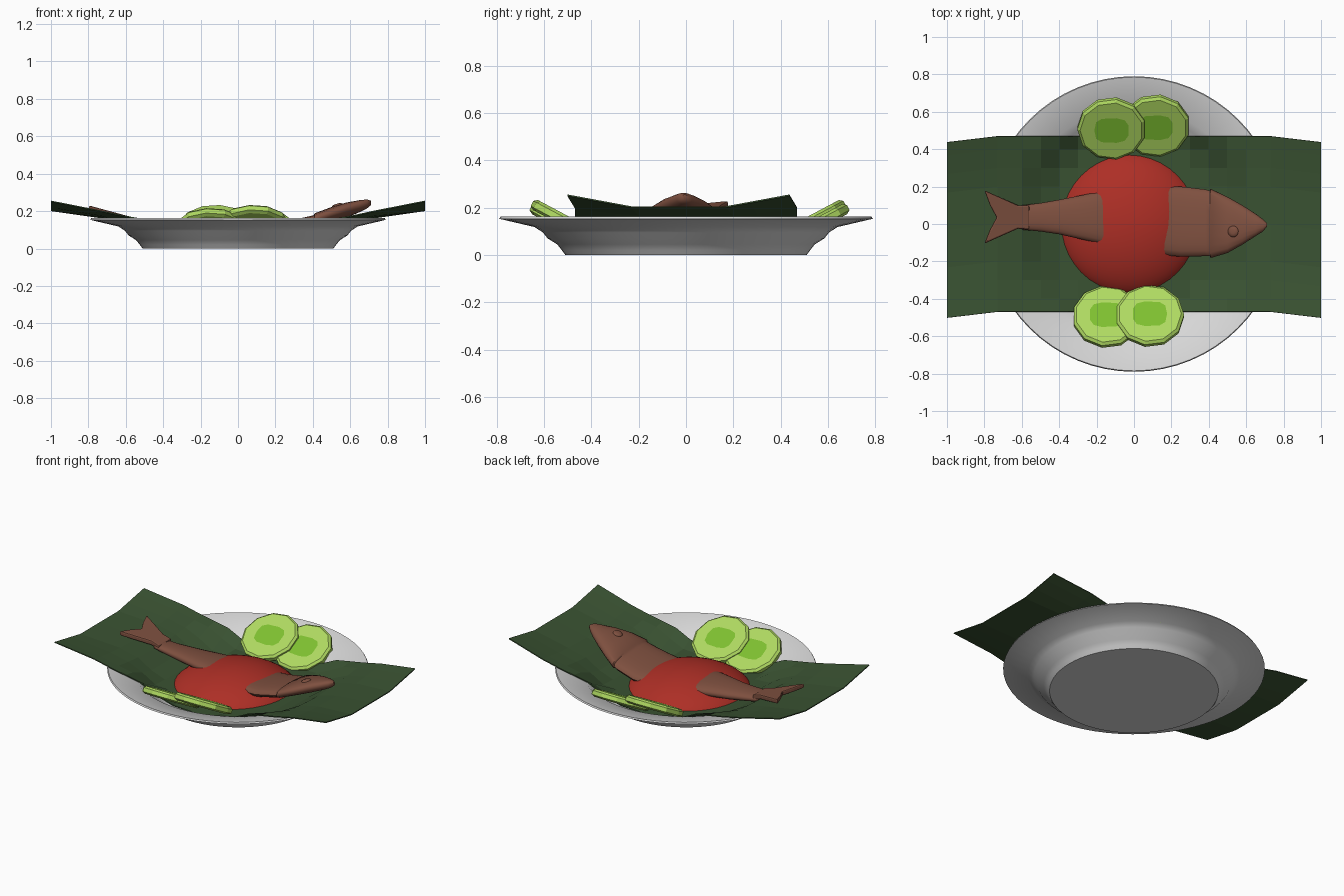
import bpy, bmesh, math
from mathutils import Matrix

if "Cube" in bpy.data.objects:
    bpy.data.objects.remove(bpy.data.objects["Cube"])


def material(name, rgb):
    m = bpy.data.materials.new(name)
    m.diffuse_color = (*rgb, 1)
    m.use_nodes = True
    m.node_tree.nodes["Principled BSDF"].inputs["Base Color"].default_value = m.diffuse_color
    return m


WHITE = material("plate grey white", (0.68, 0.68, 0.68))
LEAF = material("leaf green", (0.042, 0.085, 0.032))
RED = material("sauce red", (0.42, 0.028, 0.019))
FISH = material("fish brown", (0.21, 0.08, 0.05))
RIND = material("cucumber light green", (0.43, 0.70, 0.12))
CORE = material("cucumber core green", (0.21, 0.53, 0.03))


def make(name, verts, faces, mats, smooth=None):
    me = bpy.data.meshes.new(name)
    me.from_pydata(verts, [], faces)
    bm = bmesh.new()
    bm.from_mesh(me)
    bmesh.ops.remove_doubles(bm, verts=bm.verts, dist=1e-5)
    bmesh.ops.recalc_face_normals(bm, faces=bm.faces)
    bm.to_mesh(me)
    bm.free()
    for m in mats:
        me.materials.append(m)
    if smooth:
        me.shade_smooth()
        me.set_sharp_from_angle(angle=math.radians(smooth))
    ob = bpy.data.objects.new(name, me)
    bpy.context.collection.objects.link(ob)
    return ob


def loft(rings, cap=True):
    """Join equal-length rings of points into one skin."""
    n = len(rings[0])
    verts = [p for r in rings for p in r]
    faces = [(i * n + j, i * n + (j + 1) % n, (i + 1) * n + (j + 1) % n, (i + 1) * n + j)
             for i in range(len(rings) - 1) for j in range(n)]
    if cap:
        faces += [tuple(range(n)), tuple(range(len(verts) - n, len(verts)))]
    return verts, faces


def circle(r, z, n, rx=1.0, ry=1.0, cx=0.0):
    return [(cx + r * rx * math.cos(2 * math.pi * i / n), r * ry * math.sin(2 * math.pi * i / n), z)
            for i in range(n)]


def interp(table, x, k=1):
    for a, b in zip(table, table[1:]):
        if x <= b[0]:
            t = max(0, (x - a[0]) / (b[0] - a[0]))
            return a[k] + t * (b[k] - a[k])
    return table[-1][k]


# Plate: lathed outer and inner profile
outer = [(0.51, 0.0), (0.525, 0.02), (0.545, 0.045), (0.585, 0.07), (0.605, 0.095), (0.64, 0.118), (0.79, 0.153)]
inner = [(0.0, 0.025), (0.48, 0.025), (0.51, 0.04), (0.58, 0.09), (0.62, 0.124), (0.785, 0.162)]
rings = [circle(r, z, 64) for r, z in outer + inner[:0:-1]]
make("plate", *loft(rings), [WHITE], 30)

# Leaf: grid that rests in the plate, its ends rising and curling
lengthwise = [(0, 0.035), (0.4, 0.045), (0.5, 0.08), (0.6, 0.13), (0.79, 0.165), (1, 0.2)]
xs = [-1, -0.73, -0.6, -0.5, -0.4, -0.3, -0.15, 0, 0.15, 0.3, 0.4, 0.5, 0.6, 0.73, 1]
ys = [-0.47, -0.4, -0.3, -0.2, 0, 0.2, 0.3, 0.4, 0.47]
verts = []
for x in xs:
    for y in ys:
        a = abs(x)
        z = interp(lengthwise, a)
        z += 0.05 * max(0, (abs(y) - 0.2) / 0.27) * min(1, max(0, (a - 0.3) / 0.5))
        r = math.hypot(x, y)
        if r < 0.85:
            z = max(z, interp(inner, r) + 0.012)
        verts.append((x, y - (0.032 if a == 1 else 0), z))
n = len(ys)
faces = [(i * n + j, (i + 1) * n + j, (i + 1) * n + j + 1, i * n + j + 1)
         for i in range(len(xs) - 1) for j in range(n - 1)]
leaf = make("leaf", verts, faces, [LEAF])
solid = leaf.modifiers.new("thickness", 'SOLIDIFY')
solid.thickness = 0.006

# Sauce mound: flattened dome
rings = []
for i in range(13):
    r = max(0.02, math.cos(i / 12 * math.pi / 2))
    rings.append(circle(r, 0.03 + 0.14 * (1 - r * r) ** 0.7, 40, 0.375, 0.375, -0.025))
make("sauce_mound", *loft(rings), [RED], 50)

# Fish lying on its side: x, lower y, upper y, top z, half thickness
sections = [
    (-0.60, -0.03, 0.10, 0.168, 0.022), (-0.50, -0.04, 0.112, 0.163, 0.028),
    (-0.40, -0.055, 0.13, 0.162, 0.034), (-0.20, -0.10, 0.17, 0.161, 0.038),
    (-0.06, -0.135, 0.195, 0.145, 0.038), (0.10, -0.16, 0.20, 0.132, 0.038),
    (0.25, -0.175, 0.20, 0.142, 0.038), (0.38, -0.172, 0.185, 0.170, 0.038),
    (0.405, -0.172, 0.178, 0.176, 0.036), (0.41, -0.182, 0.188, 0.186, 0.042),
    (0.50, -0.155, 0.145, 0.220, 0.042), (0.58, -0.11, 0.10, 0.245, 0.040),
    (0.65, -0.065, 0.055, 0.258, 0.032), (0.69, -0.04, 0.025, 0.262, 0.024),
    (0.71, -0.015, 0.005, 0.255, 0.012)]
rings = []
for x, lo, hi, top, half in sections:
    ring = []
    for i in range(20):
        t = 2 * math.pi * i / 20
        c, s = math.cos(t), math.sin(t)
        y = (lo + hi) / 2 + (hi - lo) / 2 * math.copysign(abs(c) ** 0.85, c)
        z = top - half + half * math.copysign(abs(s) ** 0.85, s) - 0.06 * y
        ring.append((x, y, z))
    rings.append(ring)
make("fish_body", *loft(rings), [FISH], 50)

# Forked tail fin: thick flat outline that climbs outwards
outline = [(-0.56, 0.10), (-0.62, 0.10), (-0.80, 0.18), (-0.77, 0.10), (-0.735, 0.035),
           (-0.77, -0.03), (-0.80, -0.105), (-0.62, -0.025), (-0.56, -0.03)]
tail = [[(x, y, 0.14 + d - 0.27 * (x + 0.56)) for x, y in outline] for d in (-0.005, 0.026)]
fin = make("fish_tail", *loft(tail), [FISH])
bev = fin.modifiers.new("soft edge", 'BEVEL')
bev.width = 0.008
bev.segments = 2

# Eye: small raised bead
rings = [circle(0.03 * r, z, 16) for r, z in ((1, -0.015), (1, 0.0), (0.85, 0.006), (0.4, 0.009))]
eye = make("fish_eye", *loft(rings), [FISH], 50)
eye.matrix_world = Matrix.Translation((0.53, -0.04, 0.230)) @ Matrix.Rotation(-0.3, 4, 'Y')


# Cucumber slices: chamfered discs with a core inset in the top face
def slice_of(name, x, y, z, turn):
    k = 11
    prof = [(0.165, -0.025), (0.183, -0.015), (0.183, 0.010), (0.168, 0.022)]
    core = [(0.092 * math.copysign(abs(math.cos(t)) ** 0.65, math.cos(t)),
             0.075 * math.copysign(abs(math.sin(t)) ** 0.65, math.sin(t)), 0.022)
            for t in (2 * math.pi * i / k for i in range(k))]
    ob = make(name, *loft([circle(r, h, k) for r, h in prof] + [core]), [RIND, CORE])
    for p in ob.data.polygons:
        if p.center.z > 0.02 and len(p.vertices) == k:
            p.material_index = 1
    ob.matrix_world = (Matrix.Translation((x, y, z)) @ Matrix.Rotation(turn, 4, 'Z')
                       @ Matrix.Rotation(math.radians(-28), 4, 'X'))


slice_of("cucumber_front_low", -0.145, -0.495, 0.118, 0)
slice_of("cucumber_front_high", 0.085, -0.49, 0.135, 0)
slice_of("cucumber_back_low", 0.115, 0.525, 0.118, math.pi)
slice_of("cucumber_back_high", -0.12, 0.51, 0.135, math.pi)
